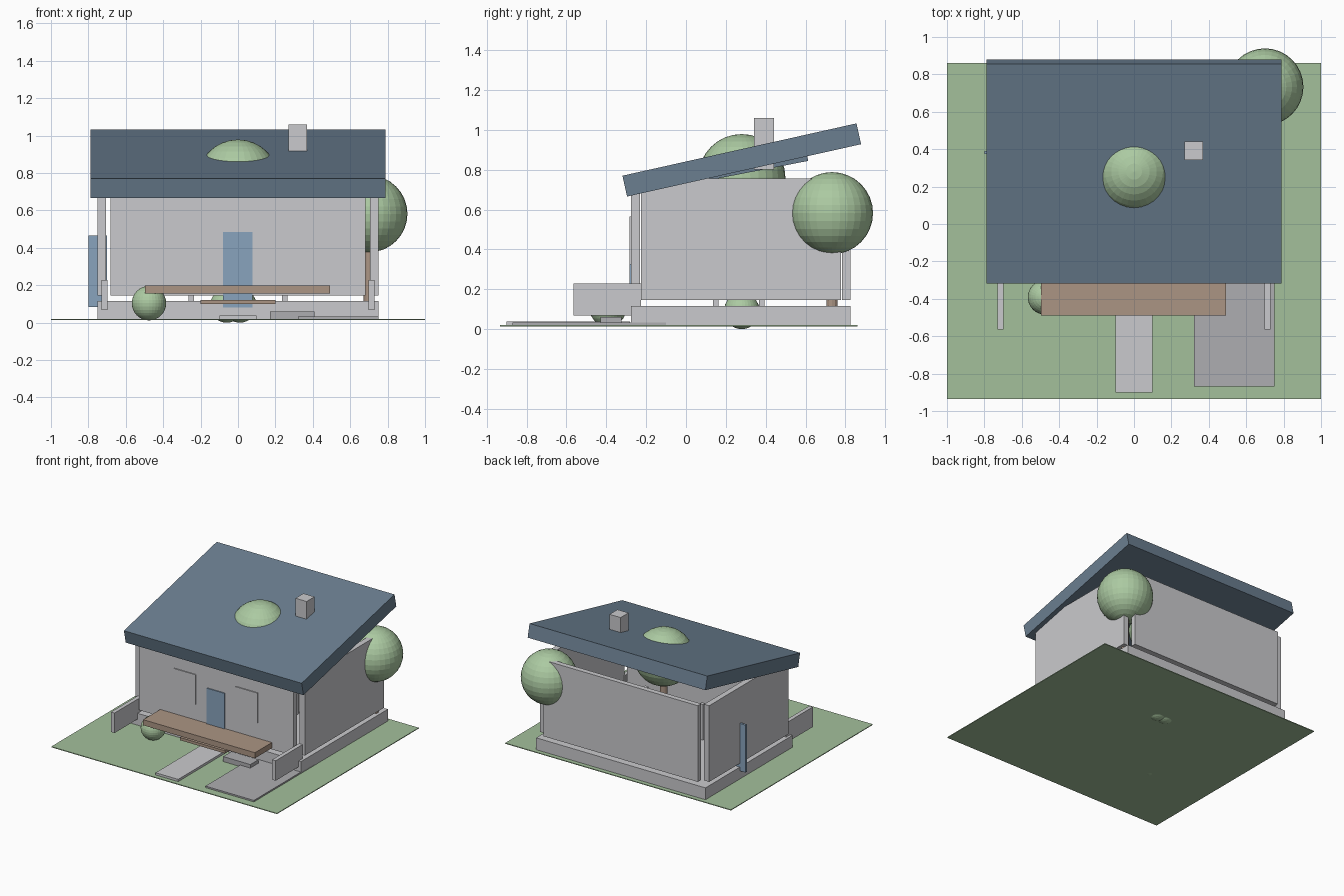
import bpy
import math

if "Cube" in bpy.data.objects:
    bpy.data.objects.remove(bpy.data.objects["Cube"])


def material(name, color):
    m = bpy.data.materials.new(name)
    m.use_nodes = True
    m.diffuse_color = (*color, 1)
    m.node_tree.nodes["Principled BSDF"].inputs["Base Color"].default_value = (*color, 1)
    return m


grass = material("lawn_green", (0.37, 0.53, 0.33))
leaf = material("leaf_green", (0.41, 0.59, 0.36))
plaster = material("light_grey", (0.59, 0.59, 0.61))
paving = material("mid_grey", (0.42, 0.42, 0.44))
slate = material("slate_blue", (0.145, 0.21, 0.28))
paint = material("door_blue", (0.25, 0.37, 0.51))
wood = material("wood_brown", (0.41, 0.30, 0.23))


def finish(name, mat):
    ob = bpy.context.object
    ob.name = name
    ob.data.materials.append(mat)
    return ob


def box(name, mat, x, y, z):
    """Box from its (low, high) extent on each axis."""
    bpy.ops.mesh.primitive_cube_add(size=1, location=[sum(e) / 2 for e in (x, y, z)])
    ob = finish(name, mat)
    ob.scale = [e[1] - e[0] for e in (x, y, z)]
    return ob


def ball(name, center, radius):
    bpy.ops.mesh.primitive_uv_sphere_add(segments=32, ring_count=16, radius=radius, location=center)
    return finish(name, leaf)


def trunk(name, x, y, top):
    base = 0.02
    bpy.ops.mesh.primitive_cylinder_add(vertices=12, radius=0.028, depth=top - base,
                                        location=(x, y, (top + base) / 2))
    return finish(name, wood)


def sloped(name, center, size, degrees):
    bpy.ops.mesh.primitive_cube_add(size=1, location=center)
    ob = finish(name, slate)
    ob.scale = size
    ob.rotation_euler.x = math.radians(degrees)
    return ob


# Ground, paving and foundation
box("lawn", grass, (-1, 1), (-0.935, 0.86), (0.014, 0.02))
box("driveway", paving, (0.32, 0.75), (-0.87, -0.1), (0.02, 0.032))
box("front_path", plaster, (-0.1, 0.1), (-0.9, -0.28), (0.02, 0.038))
box("foundation", plaster, (-0.75, 0.75), (-0.275, 0.825), (0.02, 0.115))
box("entry_step", paving, (0.17, 0.41), (-0.43, -0.325), (0.02, 0.06))

# Walls, raised clear of the foundation
wall_z = (0.145, 0.755)
box("front_wall", plaster, (-0.683, 0.683), (-0.275, -0.23), wall_z)
box("back_wall", plaster, (-0.683, 0.683), (0.783, 0.825), wall_z)
for side, label in ((-1, "right"), (1, "left")):
    box(label + "_wall", plaster, sorted((side * 0.705, side * 0.75)), (-0.226, 0.778), wall_z)
    box(label + "_fence", plaster, sorted((side * 0.698, side * 0.73)), (-0.565, -0.225), (0.068, 0.228))
    box(label + "_window", plaster, sorted((side * 0.178, side * 0.372)), (-0.283, -0.27), (0.325, 0.565))
    for y in (0.15, 0.38):
        box(label + "_inner_post", plaster, sorted((side * 0.235, side * 0.265)),
            (y - 0.014, y + 0.014), (0.1, 0.4))

# Doors
box("front_door", paint, (-0.08, 0.077), (-0.283, -0.27), (0.08, 0.485))
box("side_door", paint, (-0.8, -0.7), (0.373, 0.39), (0.085, 0.465))

# Porch
box("porch_plank", wood, (-0.497, 0.493), (-0.49, -0.26), (0.155, 0.2))
box("porch_bench", wood, (-0.2, 0.2), (-0.45, -0.35), (0.1, 0.122))

# Roof
sloped("roof", (0, 0.28, 0.849), (1.575, 1.204, 0.107), 12.6)
sloped("ceiling_panel", (0, 0.28, 0.805), (0.7, 0.67, 0.05), 11)
box("chimney", plaster, (0.27, 0.368), (0.342, 0.442), (0.8, 1.06))

# Trees and bushes
trunk("garden_trunk", 0.7, 0.733, 0.42)
ball("garden_tree", (0.7, 0.733, 0.582), 0.206)
trunk("indoor_trunk", 0, 0.28, 0.58)
ball("indoor_tree", (0, 0.28, 0.76), 0.219)
ball("front_bush", (-0.476, -0.392, 0.104), 0.092)
ball("indoor_bush_a", (-0.06, 0.28, 0.09), 0.09)
ball("indoor_bush_b", (0.01, 0.28, 0.09), 0.09)
